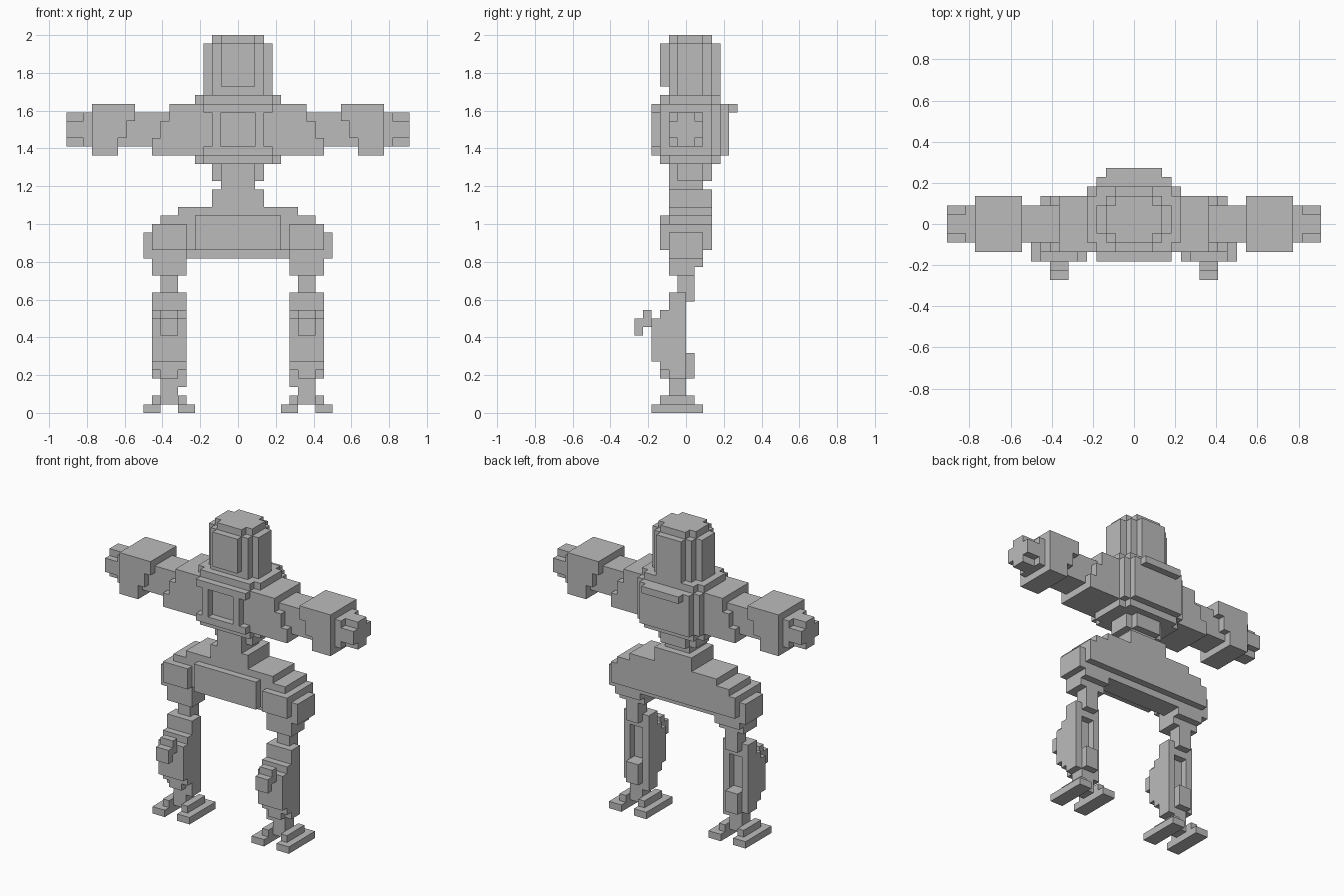
import bpy, bmesh
from math import radians
from mathutils import Vector

if "Cube" in bpy.data.objects:
    bpy.data.objects.remove(bpy.data.objects["Cube"])

V = 1 / 22          # edge of one building cube
owner = {}          # cube -> part name


def fill(part, x, y, z, mirror=True):
    """Fill a block of cubes; x, y and z are (start, end) in cubes."""
    for i in range(*x):
        for j in range(*y):
            for k in range(*z):
                owner.setdefault((i, j, k), part)
                if mirror:
                    owner.setdefault((-1 - i, j, k), part)


def carve(x, y, z):
    """Remove a block of cubes on both sides."""
    for i in range(*x):
        for j in range(*y):
            for k in range(*z):
                owner.pop((i, j, k), None)
                owner.pop((-1 - i, j, k), None)


# Head: rounded column with face plate and cap
fill("head", (0, 4), (-1, 2), (37, 43))
fill("head", (0, 3), (-2, 3), (37, 43))
fill("head", (0, 2), (2, 4), (37, 43))
fill("face_plate", (0, 2), (-3, -2), (38, 43))
fill("head_cap", (0, 3), (-1, 2), (43, 44))
fill("head_cap", (0, 2), (-2, 3), (43, 44))

# Torso: core, collar, front frame and back plate
fill("collar", (0, 4), (-3, 4), (36, 37))
fill("collar", (0, 5), (-2, 3), (36, 37))
fill("torso", (0, 5), (-3, 4), (30, 36))
fill("chest_frame", (0, 4), (-4, -3), (30, 36))
carve((0, 2), (-4, -3), (31, 35))
carve((3, 5), (-4, -3), (31, 35))
fill("back_plate", (0, 4), (4, 5), (30, 36))
fill("back_ridge", (0, 3), (5, 6), (35, 36))
fill("torso_base", (0, 4), (-3, 4), (29, 30))
fill("torso_base", (0, 5), (-2, 3), (29, 30))

# Waist
fill("waist", (0, 3), (-1, 2), (27, 29))
fill("waist", (0, 2), (-2, 3), (27, 29))
fill("waist", (0, 2), (-2, 2), (26, 27))
fill("waist", (0, 3), (-2, 3), (24, 26))

# Pelvis
fill("pelvis", (0, 7), (-2, 3), (19, 24))
fill("pelvis", (0, 6), (-1, 2), (18, 19))
fill("pelvis_plate", (0, 5), (-3, -2), (19, 23))

# Shoulders with stepped lower edge
for x0, x1, top in ((5, 8, 36), (8, 9, 34), (9, 10, 32)):
    fill("shoulders", (x0, x1), (-3, 3), (30, top))

# Forearm cuffs, stepped toward the elbow
for x0, x1, low in ((12, 13, 34), (13, 14, 32), (14, 17, 30)):
    fill("forearms", (x0, x1), (-3, 3), (low, 36))
fill("arms", (8, 17), (-2, 2), (31, 35))

# Hands with notched corners
fill("hands", (17, 18), (-2, 2), (31, 35))
fill("hands", (18, 20), (-2, 2), (32, 34))
fill("hands", (18, 20), (-1, 1), (31, 35))

# Thighs, rounded at the hip
fill("thighs", (6, 10), (-3, 3), (19, 22))
fill("thighs", (6, 9), (-2, 3), (22, 23))
fill("thighs", (6, 10), (-2, 2), (17, 19))
fill("thighs", (6, 10), (-2, 1), (16, 17))
fill("hip_plates", (10, 11), (-2, 2), (18, 21))
fill("knee_posts", (7, 9), (-1, 1), (13, 16))

# Shins: stepped front, recessed back, knee hook
fill("shins", (6, 10), (-2, 0), (4, 14))
carve((7, 9), (-1, 0), (7, 12))
fill("shins", (6, 7), (-2, 0), (3, 4))
fill("shin_guards", (6, 10), (-3, -2), (5, 12))
fill("shin_guards", (7, 9), (-3, -2), (4, 5))
fill("shin_guards", (6, 10), (-4, -3), (6, 11))
fill("calf_blocks", (7, 9), (0, 1), (4, 7))
fill("knee_hooks", (7, 9), (-5, -4), (10, 12))
fill("knee_hooks", (7, 9), (-6, -5), (9, 11))

# Feet: ankle post and two toe bars each
fill("ankles", (7, 9), (-2, 0), (1, 4))
for x0, x1, s in ((5, 7, 6), (9, 11, 9)):
    fill("feet", (x0, x1), (-4, 2), (0, 1))
    fill("feet", (s, s + 1), (-3, 1), (1, 2))

# One grey finish
grey = bpy.data.materials.new("plain_grey")
grey.diffuse_color = (0.5, 0.5, 0.5, 1)
grey.use_nodes = True
grey.node_tree.nodes["Principled BSDF"].inputs["Base Color"].default_value = grey.diffuse_color

# Build only the exposed cube faces of each part, then merge flat areas
for part in sorted(set(owner.values())):
    bm = bmesh.new()
    for cube in [c for c, p in owner.items() if p == part]:
        for axis in range(3):
            for side in (0, 1):
                near = list(cube)
                near[axis] += 2 * side - 1
                if tuple(near) in owner:
                    continue
                u, w = (axis + 1) % 3, (axis + 2) % 3
                ring = []
                for a, b in ((0, 0), (1, 0), (1, 1), (0, 1)):
                    p = Vector(cube)
                    p[axis] += side
                    p[u] += a
                    p[w] += b
                    ring.append(bm.verts.new(p * V))
                bm.faces.new(ring if side else ring[::-1])
    bmesh.ops.remove_doubles(bm, verts=bm.verts, dist=1e-4)
    bmesh.ops.dissolve_limit(bm, angle_limit=radians(1),
                             verts=bm.verts, edges=bm.edges)
    mesh = bpy.data.meshes.new(part)
    bm.to_mesh(mesh)
    bm.free()
    mesh.materials.append(grey)
    bpy.context.collection.objects.link(bpy.data.objects.new(part, mesh))
